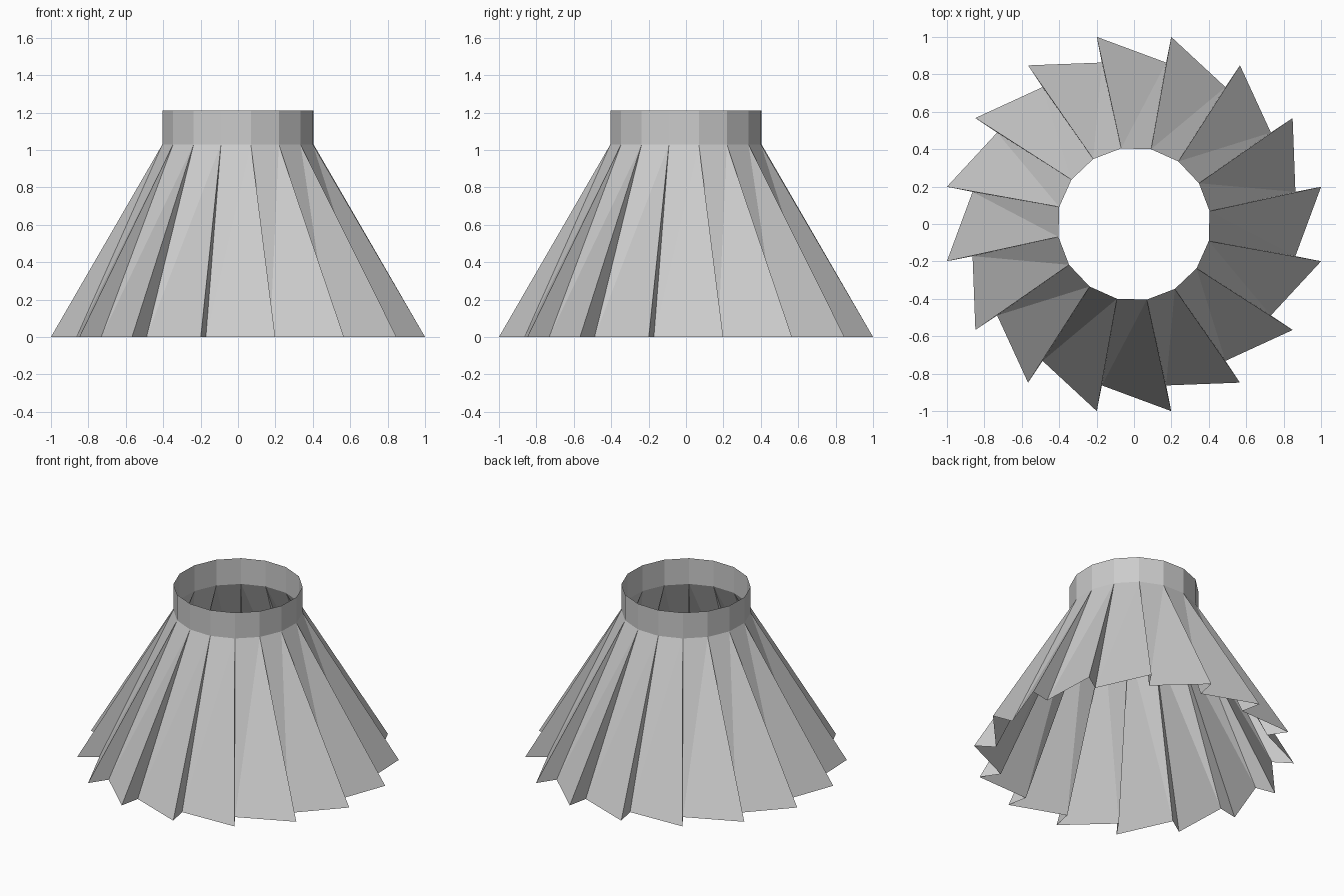
import bpy, bmesh
from math import sin, cos, radians

PLEATS = 16
STEP = 360 / PLEATS
TWIST = -1.6            # waistband is turned slightly against the hem

old = bpy.data.objects.get("Cube")
if old:
    bpy.data.objects.remove(old, do_unlink=True)

grey = bpy.data.materials.new("light_grey")
grey.use_nodes = True
colour = (0.6, 0.6, 0.6, 1)
grey.diffuse_color = colour
grey.node_tree.nodes["Principled BSDF"].inputs["Base Color"].default_value = colour


def ring(bm, radius, z, turn=0):
    """One vertex per pleat around a circle."""
    angles = [radians(STEP * (i + 0.5) + turn) for i in range(PLEATS)]
    return [bm.verts.new((radius * cos(a), radius * sin(a), z)) for a in angles]


def finish(bm, name):
    mesh = bpy.data.meshes.new(name)
    bm.to_mesh(mesh)
    bm.free()
    mesh.materials.append(grey)
    obj = bpy.data.objects.new(name, mesh)
    bpy.context.collection.objects.link(obj)


# Pleated skirt: each panel runs from an inner fold to the next outer fold
bm = bmesh.new()
waist = ring(bm, 0.41, 1.03, TWIST)
outer = ring(bm, 1.02, 0)
inner = ring(bm, 0.88, 0)
for i in range(PLEATS):
    j = (i + 1) % PLEATS
    bm.faces.new((waist[i], inner[i], waist[j]))
    bm.faces.new((inner[i], outer[j], waist[j]))
    bm.faces.new((waist[i], outer[i], inner[i]))
finish(bm, "pleated_skirt")

# Waistband: open upright ring
bm = bmesh.new()
low = ring(bm, 0.41, 1.03, TWIST)
high = ring(bm, 0.41, 1.21, TWIST)
for i in range(PLEATS):
    j = (i + 1) % PLEATS
    bm.faces.new((low[i], low[j], high[j], high[i]))
finish(bm, "waistband")
